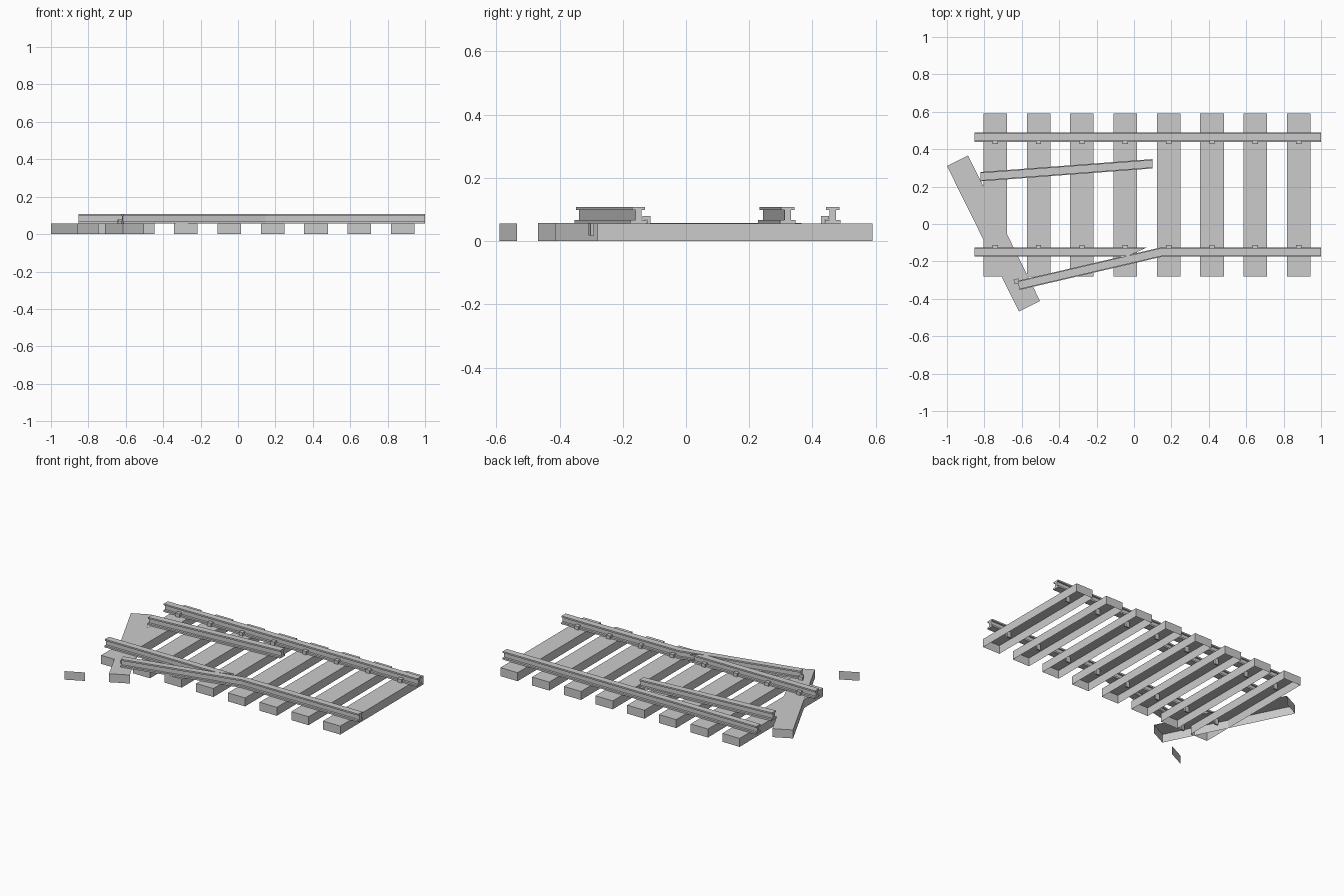
import bpy, math
from mathutils import Vector

if "Cube" in bpy.data.objects:
    bpy.data.objects.remove(bpy.data.objects["Cube"])

TOP = 0.056      # top of the sleepers
PITCH = 0.2318
XS = [-0.742 + PITCH * i for i in range(8)]


def make(name, verts, faces):
    me = bpy.data.meshes.new(name)
    me.from_pydata([tuple(v) for v in verts], [], faces)
    me.update()
    ob = bpy.data.objects.new(name, me)
    bpy.context.collection.objects.link(ob)
    return ob


def prism(name, plan, z0, z1, bottom=True, open_sides=()):
    """Vertical prism over a counter-clockwise plan outline."""
    n = len(plan)
    verts = [(x, y, z0) for x, y in plan] + [(x, y, z1) for x, y in plan]
    faces = [tuple(range(n, 2 * n))]
    faces += [(i, (i + 1) % n, (i + 1) % n + n, i + n)
              for i in range(n) if i not in open_sides]
    if bottom:
        faces.append(tuple(reversed(range(n))))
    return make(name, verts, faces)


def rect(x0, x1, y0, y1):
    return [(x0, y0), (x1, y0), (x1, y1), (x0, y1)]


# Rail cross-section: foot, web, head (half outline, mirrored)
half = [(0.025, TOP), (0.025, 0.067), (0.010, 0.067),
        (0.010, 0.098), (0.021, 0.098), (0.021, 0.108)]
PROFILE = half + [(-o, z) for o, z in reversed(half)]


def rail(name, stations):
    """Sweep the rail profile; each station is (centre, sideways vector)."""
    n = len(PROFILE)
    verts, faces = [], []
    for (cx, cy), (dx, dy) in stations:
        verts += [(cx + dx * o, cy + dy * o, z) for o, z in PROFILE]
    for s in range(len(stations) - 1):
        for i in range(n):
            j = (i + 1) % n
            faces.append((s * n + i, s * n + j, (s + 1) * n + j, (s + 1) * n + i))
    last = (len(stations) - 1) * n
    faces.append(tuple(reversed(range(n))))
    faces.append(tuple(range(last, last + n)))
    return make(name, verts, faces)


def spike(name, x, y, side, angle=0.0):
    """L-shaped spike: post through the sleeper and a lip over the rail foot."""
    prof = [(0.037, 0.018), (0.037, 0.079), (0.012, 0.079),
            (0.012, 0.068), (0.026, 0.068), (0.026, 0.018)]
    n, w = len(prof), 0.014
    verts = [(dx, side * o, z) for dx in (-w, w) for o, z in prof]
    faces = [(i, (i + 1) % n, (i + 1) % n + n, i + n) for i in range(n)]
    faces += [tuple(reversed(range(n))), tuple(range(n, 2 * n))]
    if side > 0:
        faces = [tuple(reversed(f)) for f in faces]
    ob = make(name, verts, faces)
    ob.location = (x, y, 0)
    ob.rotation_euler.z = angle


# Straight sleepers, hollow underneath
for i, x in enumerate(XS):
    prism(f"sleeper_{i + 1}", rect(x - 0.063, x + 0.063, -0.28, 0.59), 0, TOP, bottom=False)

# Skewed loose sleeper, far end open
prism("skewed_sleeper", [(-1.0, 0.31), (-0.615, -0.468), (-0.502, -0.412), (-0.887, 0.366)],
      0.001, TOP + 0.001, bottom=False, open_sides=(2,))

# Detached end panel lying in front of the track
make("loose_end_panel", [(-0.857, -0.59, 0), (-0.745, -0.535, 0),
                         (-0.745, -0.535, TOP), (-0.857, -0.59, TOP)], [(0, 1, 2, 3)])

# Rails
side = (0, 1)
FAR, NEAR = 0.464, -0.150
ang = math.atan2(0.178, 0.755)
rail("far_rail", [((-0.853, FAR), side), ((1.0, FAR), side)])
rail("near_rail", [((-0.853, NEAR), side), ((0.015, NEAR), (2.2, 1))])
rail("branch_rail", [((-0.617, -0.328), (-math.sin(ang), math.cos(ang))),
                     ((0.147, NEAR), (-math.tan(ang / 2), 1)),
                     ((1.0, NEAR), side)])
rail("inner_rail", [((-0.82, 0.253), side), ((0.10, 0.322), side)])

# Spikes on the inner side of both main rails, one on the branch
for i, x in enumerate(XS):
    spike(f"far_spike_{i + 1}", x, FAR, -1)
    spike(f"near_spike_{i + 1}", x, NEAR, 1)
spike("branch_spike", -0.622, -0.330, 1, ang)
